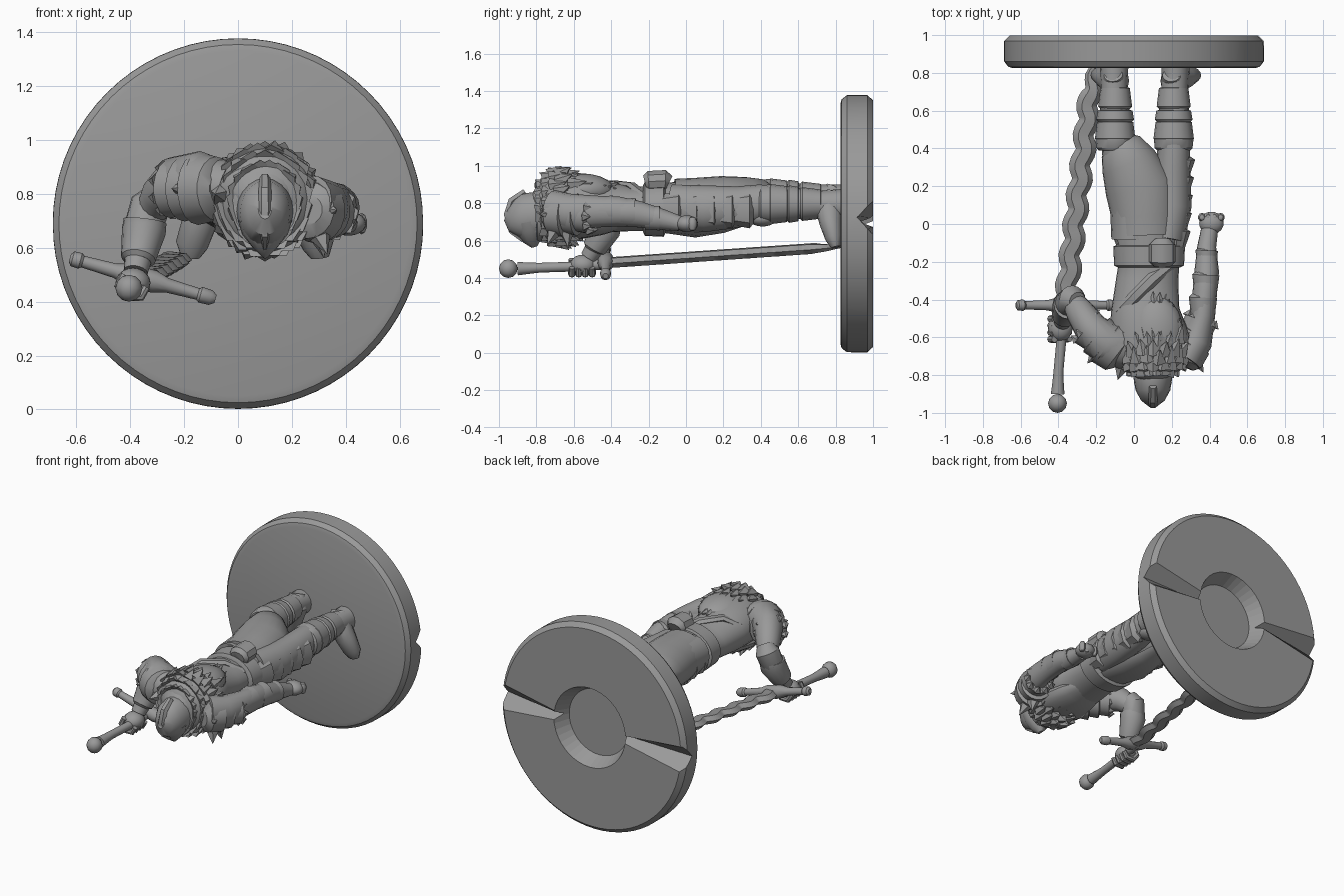
import bpy, bmesh, math, random
from mathutils import Vector, Matrix

random.seed(4)
X, Y, Z = Vector((1, 0, 0)), Vector((0, 1, 0)), Vector((0, 0, 1))
grey = bpy.data.materials.new("dark_grey")
grey.diffuse_color = (.32, .32, .32, 1)


def finish(name, bm):
    bmesh.ops.recalc_face_normals(bm, faces=bm.faces)
    me = bpy.data.meshes.new(name)
    bm.to_mesh(me)
    bm.free()
    me.materials.append(grey)
    ob = bpy.data.objects.new(name, me)
    bpy.context.collection.objects.link(ob)
    return ob


def loft(name, secs, ref=X, n=16):
    """Elliptical sections (x, y, z, half-width along ref, other half-width)."""
    bm, rings = bmesh.new(), []
    pts = [Vector(s[:3]) for s in secs]
    for i, s in enumerate(secs):
        t = (pts[min(i + 1, len(pts) - 1)] - pts[max(i - 1, 0)]).normalized()
        u = (ref - t * ref.dot(t)).normalized()
        v = t.cross(u)
        rings.append([bm.verts.new(pts[i] + u * s[3] * math.cos(k * math.tau / n)
                                   + v * s[4] * math.sin(k * math.tau / n)) for k in range(n)])
    for r0, r1 in zip(rings, rings[1:]):
        for k in range(n):
            bm.faces.new((r0[k], r0[(k + 1) % n], r1[(k + 1) % n], r1[k]))
    bm.faces.new(rings[0])
    bm.faces.new(rings[-1])
    return finish(name, bm)


def ball(name, c, r, seg=20):
    bm = bmesh.new()
    bmesh.ops.create_uvsphere(bm, u_segments=seg, v_segments=seg // 2, radius=1,
                              matrix=Matrix.Translation(c) @ Matrix.Diagonal((*r, 1)))
    return finish(name, bm)


def spikes(name, items, n=5):
    """Cones given as (base, direction, radius, length)."""
    bm = bmesh.new()
    for base, d, r, length in items:
        d = Vector(d).normalized()
        m = Matrix.Translation(Vector(base) + d * length / 2) @ d.to_track_quat('Z', 'Y').to_matrix().to_4x4()
        bmesh.ops.create_cone(bm, cap_ends=True, segments=n, radius1=r, radius2=0, depth=length, matrix=m)
    return finish(name, bm)


# round base with chamfered rims, hollow underside and a notch on either side
C = 0.69
base = loft("base", [(0, y, C, r, r) for y, r in
            ((0.825, .64), (0.832, .665), (0.86, .687), (0.97, .688), (0.999, .66))], n=72)
cutters = [loft("hollow_cutter", [(0.02, 0.90, C, .22, .22), (0.02, 1.05, C, .29, .29)], n=40)]
for s in (1, -1):
    cutters.append(loft("notch_cutter", [(.2 * s, 1.0, C + .01 * s, .06, .02), (.75 * s, 1.0, C + .04 * s, .09, .1)],
                        ref=Y, n=4))
for cutter in cutters:
    cutter.hide_render = True
    cutter.hide_set(True)
    m = base.modifiers.new("cut", 'BOOLEAN')
    m.operation, m.object = 'DIFFERENCE', cutter

# torso and hips (back faces up)
loft("torso", [(.1, -.81, .75, .07, .08), (.1, -.74, .79, .18, .13), (.08, -.62, .80, .22, .16),
               (.06, -.45, .78, .18, .14), (.07, -.3, .77, .165, .12), (.08, -.2, .77, .16, .12),
               (.07, -.05, .78, .17, .135), (.07, .08, .78, .15, .13)], n=28)
loft("belt", [(.08, -.23, .77, .165, .125), (.08, -.22, .77, .185, .145), (.08, -.12, .77, .19, .15),
              (.08, -.11, .77, .17, .13)], n=28)
loft("belt_pouch", [(.15, -.22, .91, .05, .04), (.15, -.2, .915, .07, .06), (.15, -.11, .92, .07, .06),
                    (.15, -.09, .91, .05, .04)], n=10)
loft("back_strap", [(-.08, -.47, .84, .03, .02), (0, -.39, .905, .035, .02), (.1, -.29, .893, .035, .02),
                    (.2, -.21, .83, .03, .02)], ref=Vector((1, -1, 0)), n=6)
loft("chest_plate", [(.09, -.72, .70, .15, .07), (.09, -.6, .68, .18, .08), (.08, -.45, .69, .15, .06),
                     (.08, -.35, .70, .1, .04)])

# legs with stepped greaves and boots
loft("right_leg", [(.17, -.08, .78, .1, .12), (.2, .1, .77, .105, .125), (.205, .28, .78, .095, .11),
                   (.21, .4, .80, .085, .1), (.21, .55, .80, .085, .085), (.215, .7, .79, .07, .075),
                   (.22, .83, .79, .075, .085)])
loft("left_leg", [(0, -.08, .79, .12, .12), (0, .15, .80, .13, .12), (-.08, .38, .82, .09, .1),
                  (-.1, .55, .83, .085, .08), (-.105, .7, .83, .068, .07), (-.105, .83, .82, .075, .08)])
loft("thigh_drape", [(.06, -.06, .79, .17, .14), (.055, .05, .79, .175, .145), (.03, .2, .80, .185, .145),
                     (-.03, .33, .81, .15, .13), (-.07, .41, .82, .115, .11), (-.085, .43, .82, .08, .09)], n=24)
for side, cx, cz, toe in (("right", .21, .795, .32), ("left", -.1, .825, -.19)):
    for i, (y0, y1, w0, w1) in enumerate(((.39, .45, .1, .105), (.44, .54, .107, .096),
                                          (.54, .60, .1, .092), (.61, .72, .09, .078))):
        loft(f"{side}_greave_{i}", [(cx, y0, cz, w0 - .012, w0 - .01), (cx, y0 + .012, cz, w0, w0),
                                    (cx, y1, cz, w1, w1), (cx, y1 + .005, cz, w1 - .02, w1 - .02)])
    loft(f"{side}_boot", [(cx - .01, .79, cz + .06, .05, .04), (cx, .76, cz, .075, .08),
                          (cx * .5 + toe * .5, .775, .69, .065, .06), (toe * .8 + cx * .2, .79, .61, .06, .045),
                          (toe * .85 + cx * .15, .80, .565, .035, .025)])
    ball(f"{side}_knee_guard", (cx, .41, cz - .075), (.065, .075, .045))

# hip plates, overlapping and flared
for side, cx, s in (("right", .245, 1), ("left", -.065, -1)):
    for i in range(5):
        y = -.14 + i * .095
        x = cx + s * (-.02 + .006 * i)
        loft(f"{side}_hip_plate_{i}", [(x, y, .765, .04, .08), (x, y + .1, .765, .075, .1),
                                       (x, y + .12, .765, .045, .075)], n=8)
loft("front_cloth", [(.08, -.12, .67, .1, .03), (.07, .05, .645, .12, .03), (.06, .2, .665, .1, .025),
                     (.05, .32, .70, .06, .02)], n=10)

# hanging arm with fist
loft("right_arm", [(.27, -.72, .77, .09, .1), (.33, -.62, .75, .085, .1), (.365, -.48, .755, .065, .085),
                   (.375, -.36, .755, .065, .08), (.385, -.25, .74, .065, .07), (.385, -.12, .71, .05, .055),
                   (.40, -.03, .69, .045, .04)])
for i, (x, y, z, r) in enumerate(((.365, -.42, .76, .075), (.38, -.3, .75, .072), (.385, -.17, .72, .06))):
    loft(f"right_bracer_{i}", [(x, y - .05, z, r - .01, r), (x, y + .03, z, r, r + .006),
                               (x + .003, y + .035, z, r - .02, r - .015)])
ball("right_fist", (.41, .005, .69), (.065, .06, .045))

# bent arm reaching to the sword
loft("left_upper_arm", [(-.05, -.65, .82, .1, .12), (-.15, -.63, .85, .11, .11), (-.23, -.55, .84, .1, .09),
                        (-.29, -.46, .79, .075, .075), (-.32, -.41, .74, .06, .06)], ref=Z)
loft("left_forearm", [(-.3, -.41, .8, .05, .05), (-.325, -.4, .76, .075, .075), (-.35, -.42, .68, .072, .072),
                      (-.365, -.47, .59, .055, .055), (-.38, -.52, .51, .045, .045)])
loft("left_bracer", [(-.345, -.425, .7, .08, .08), (-.35, -.43, .66, .082, .082), (-.37, -.49, .56, .065, .065),
                     (-.372, -.495, .55, .05, .05)])
ball("left_hand", (-.39, -.55, .47), (.065, .07, .055))

# layered shoulder guards with ragged hems
spk = []
for side, p, q, rr in (("right", Vector((.26, -.72, .74)), Vector((.345, -.53, .73)), .12),
                       ("left", Vector((-.08, -.68, .82)), Vector((-.235, -.56, .82)), .135)):
    d = (q - p).normalized()
    w = d.cross(Z).normalized()
    for i in range(3):
        a = p.lerp(q, i / 3)
        r = rr - .013 * i
        b = a + d * .085
        loft(f"{side}_shoulder_plate_{i}", [(*(a - d * .03), r * .5, r * .6), (*a, r * .88, r * .88),
                                            (*b, r, r * .95), (*(b + d * .01), r * .75, r * .75)], ref=Z, n=18)
    for k in range(9):
        o = w * math.cos(k * math.tau / 9) + w.cross(d) * math.sin(k * math.tau / 9)
        spk.append((b + o * r * .82, d, .03, .04))
spk += [((.3, -.70, .66), (.3, -.4, -.8), .05, .1), ((.32, -.70, .74), (.5, -.9, 0), .05, .1),
        ((-.19, -.67, .82), (-.5, -.6, 0), .05, .09), ((.3, -.64, .66), (.2, .1, -1), .05, .1),
        ((-.06, -.74, .8), (-.3, -1, 0), .05, .09)]
spikes("shoulder_spikes", spk)

# fur mantle: soft core covered in broad tufts, with a tail down the back
ball("fur_core", (.1, -.69, .775), (.19, .135, .2))
ball("fur_tail", (.12, -.57, .87), (.14, .19, .09))
tufts = []
for row in range(6):
    for k in range(18):
        a = (k + .5 * (row % 2)) * math.tau / 18
        o = Vector((math.cos(a), 0, math.sin(a)))
        lat = -.9 + row * .33
        c = math.cos(lat)
        pos = Vector((.1 + .165 * c * o.x, -.69 + .12 * math.sin(lat), .775 + .18 * c * o.z))
        tufts.append((pos, o * .7 + Y * random.uniform(.7, 1.5), .048, random.uniform(.07, .09)))
for row in range(6):
    count = 6 - row // 2
    for k in range(count):
        u = (k + .5) / count * 2 - 1
        tufts.append((Vector((.12 + u * (.13 - .018 * row), -.62 + row * .035, .93 - .05 * u * u - row * .008)),
                      Vector((u * .4, 1, .25)), .045, random.uniform(.08, .1)))
spikes("fur_tufts", tufts)

# hooded helmet with crest, brow and pointed visor
loft("helmet", [(.1, -.7, .74, .1, .11), (.1, -.8, .735, .105, .125), (.1, -.88, .73, .092, .12),
                (.1, -.93, .735, .065, .09), (.1, -.96, .745, .025, .04)], n=20)
loft("helmet_crest", [(.1, -.86, .86, .02, .02), (.1, -.93, .81, .024, .025), (.1, -.957, .74, .025, .02),
                      (.1, -.93, .65, .02, .02), (.1, -.87, .6, .008, .012)], n=6)
loft("visor", [(.1, -.84, .70, .1, .085), (.1, -.83, .65, .085, .075), (.1, -.82, .6, .045, .05),
               (.1, -.81, .565, .008, .015)], n=12)
loft("helmet_rim", [(.1, -.80, .735, .105, .125), (.1, -.795, .735, .12, .14), (.1, -.77, .735, .12, .14),
                    (.1, -.76, .735, .1, .12)], n=20)

# great sword with wavy blade
G = Vector((.96, 0, -.27))
blade = []
for i in range(65):
    t = i / 64
    p = Vector((-.365, -.44, .48)).lerp(Vector((-.215, .83, .568)), t) + X * .013 * math.sin(t * math.tau * 8)
    k = 1 if t < .88 else 1 - (t - .88) * 6
    blade.append((*p, .055 * k, .03 * k))
loft("blade", blade, ref=Vector((.99, 0, -.1)), n=6)
loft("grip", [(-.37, -.42, .475, .03, .03), (-.385, -.62, .46, .026, .026), (-.4, -.78, .455, .026, .026),
              (-.402, -.84, .452, .03, .03), (-.404, -.9, .45, .036, .036)], n=12)
ball("pommel", (-.405, -.95, .45), (.05, .05, .05), 12)
g = Vector((-.36, -.43, .478))
loft("crossguard", [(*(g + G * t + Z * .01), r, r) for t, r in
     ((-.275, .015), (-.265, .028), (-.235, .03), (-.225, .022), (-.1, .027), (-.05, .042), (.05, .042),
      (.1, .027), (.22, .022), (.23, .03), (.27, .028), (.288, .015))], ref=Z, n=12)
# gripping fingers and fist fingers
for i in range(4):
    y = -.61 + i * .036
    loft(f"left_finger_{i}", [(-.42, y, .5, .018, .018), (-.44, y, .46, .02, .02), (-.41, y, .42, .02, .02),
                              (-.36, y, .42, .018, .018), (-.34, y, .455, .015, .015)], ref=Y, n=8)
    ball(f"right_finger_{i}", (.36 + i * .033, .035, .69), (.022, .025, .04), 10)

# smooth shading with crisp edges
bpy.ops.object.select_all(action='DESELECT')
for ob in bpy.context.scene.objects:
    if not ob.hide_render:
        ob.select_set(True)
bpy.context.view_layer.objects.active = base
bpy.ops.object.shade_smooth_by_angle(angle=math.radians(35))
